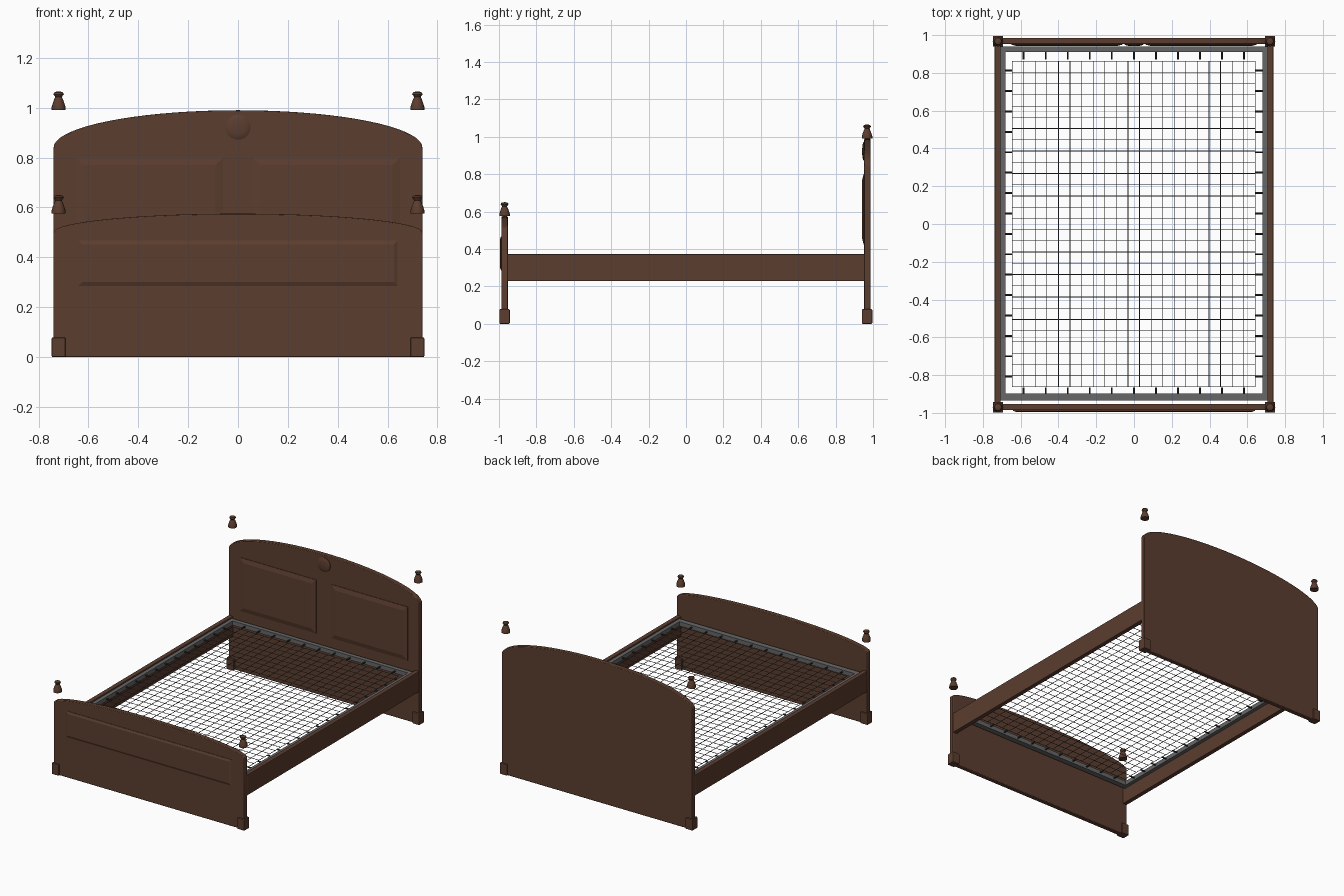
import bpy, bmesh, math
from mathutils import Vector, Matrix

if "Cube" in bpy.data.objects:
    bpy.data.objects.remove(bpy.data.objects["Cube"])


def material(name, rgb):
    m = bpy.data.materials.new(name)
    m.diffuse_color = (*rgb, 1)
    m.use_nodes = True
    m.node_tree.nodes["Principled BSDF"].inputs["Base Color"].default_value = m.diffuse_color
    return m


WOOD = material("brown wood", (0.105, 0.047, 0.028))
STEEL = material("grey steel", (0.135, 0.135, 0.138))
WIRE = material("dark wire", (0.075, 0.075, 0.08))
SPRING = material("black spring", (0.03, 0.03, 0.032))


def finish(bm, name, mat, bevel=0, smooth=False):
    bmesh.ops.recalc_face_normals(bm, faces=bm.faces)
    me = bpy.data.meshes.new(name)
    bm.to_mesh(me)
    bm.free()
    me.materials.append(mat)
    ob = bpy.data.objects.new(name, me)
    bpy.context.collection.objects.link(ob)
    if bevel:
        b = ob.modifiers.new("bevel", 'BEVEL')
        b.width, b.segments, b.limit_method = bevel, 2, 'ANGLE'
    if smooth:
        bpy.context.view_layer.objects.active = ob
        ob.select_set(True)
        bpy.ops.object.shade_smooth_by_angle(angle=math.radians(35))
        ob.select_set(False)
    return ob


def add_box(bm, lo, hi):
    lo, hi = Vector(lo), Vector(hi)
    mat = Matrix.Translation((lo + hi) / 2) @ Matrix.Diagonal((*(hi - lo), 1))
    bmesh.ops.create_cube(bm, size=1, matrix=mat)


def box(name, lo, hi, mat, bevel=0):
    bm = bmesh.new()
    add_box(bm, lo, hi)
    return finish(bm, name, mat, bevel)


def add_rod(bm, a, b, r, seg=6):
    a, b = Vector(a), Vector(b)
    rot = (b - a).to_track_quat('Z', 'Y').to_matrix().to_4x4()
    bmesh.ops.create_cone(bm, cap_ends=True, segments=seg, radius1=r, radius2=r,
                          depth=(b - a).length, matrix=Matrix.Translation((a + b) / 2) @ rot)


def arched_board(name, y0, y1, side_z, rise, half=0.74, n=36):
    """Board with an elliptical top edge."""
    bm = bmesh.new()
    pts = [(-half, 0), (half, 0)]
    for i in range(n + 1):
        a = math.pi * i / n
        pts.append((half * math.cos(a), side_z + rise * math.sin(a)))
    face = bm.faces.new([bm.verts.new((x, y0, z)) for x, z in pts])
    ext = bmesh.ops.extrude_face_region(bm, geom=[face])
    bmesh.ops.translate(bm, vec=(0, y1 - y0, 0),
                        verts=[v for v in ext["geom"] if isinstance(v, bmesh.types.BMVert)])
    return finish(bm, name, WOOD, 0.004, True)


def raised_panel(name, x0, x1, z0, z1, y, depth, inset):
    """Panel with sloping borders that stands forward of a board."""
    bm = bmesh.new()
    rings = []
    for d, yy in ((0, y + 0.004), (0, y - depth * 0.3), (inset, y - depth)):
        rings.append([bm.verts.new(p) for p in ((x0 + d, yy, z0 + d), (x1 - d, yy, z0 + d),
                                                (x1 - d, yy, z1 - d), (x0 + d, yy, z1 - d))])
    for r, s in zip(rings, rings[1:]):
        for i in range(4):
            j = (i + 1) % 4
            bm.faces.new((r[i], r[j], s[j], s[i]))
    bm.faces.new(rings[0])
    bm.faces.new(rings[-1])
    return finish(bm, name, WOOD)


def lathe(name, profile, matrix, seg):
    bm = bmesh.new()
    vs = [bm.verts.new((r, 0, z)) for r, z in profile]
    es = [bm.edges.new(p) for p in zip(vs, vs[1:])]
    bmesh.ops.spin(bm, geom=vs + es, cent=(0, 0, 0), axis=(0, 0, 1), angle=math.tau, steps=seg)
    bmesh.ops.remove_doubles(bm, verts=bm.verts, dist=1e-5)
    bm.transform(matrix)
    return finish(bm, name, WOOD, 0, True)


# Boards and their panels
arched_board("headboard", 0.953, 0.986, 0.84, 0.15)
arched_board("footboard", -0.986, -0.953, 0.50, 0.075)
raised_panel("headboard_panel_left", -0.65, -0.06, 0.425, 0.80, 0.953, 0.011, 0.03)
raised_panel("headboard_panel_right", 0.06, 0.65, 0.425, 0.80, 0.953, 0.011, 0.03)
raised_panel("footboard_panel", -0.64, 0.64, 0.285, 0.467, -0.986, 0.009, 0.015)

# Round medallion on the headboard
dome = [(0, -0.004), (0.05, -0.004), (0.05, 0.003), (0.043, 0.007), (0.028, 0.010), (0, 0.012)]
lathe("medallion", dome, Matrix.Translation((0, 0.953, 0.922)) @ Matrix.Rotation(math.pi / 2, 4, 'X'), 32)

# Feet and floating finials at the four corners
knob = [(0, 0), (0.028, 0), (0.028, 0.013), (0.024, 0.026), (0.017, 0.045), (0.013, 0.053),
        (0.021, 0.064), (0.018, 0.071), (0.009, 0.0745), (0, 0.075)]
for sx, side in ((-1, "left"), (1, "right")):
    for y, z, end in ((0.968, 0.99, "head"), (-0.97, 0.575, "foot")):
        box(f"{end}_foot_{side}", (sx * 0.72 - 0.0275, y - 0.028, 0),
            (sx * 0.72 + 0.0275, y + 0.028, 0.078), WOOD, 0.004)
        lathe(f"{end}_finial_{side}", knob, Matrix.Translation((sx * 0.72, y, z)), 16)
    # Side rails
    xs = sorted((sx * 0.706, sx * 0.738))
    box(f"side_rail_{side}", (xs[0], -0.955, 0.228), (xs[1], 0.955, 0.372), WOOD, 0.004)

# Steel frame that carries the mesh
bm = bmesh.new()
for s in (-1, 1):
    a, b = sorted((s * 0.68, s * 0.707))
    add_box(bm, (a, -0.935, 0.332), (b, 0.94, 0.362))
for a, b in ((0.91, 0.94), (-0.935, -0.897)):
    add_box(bm, (-0.68, a, 0.332), (0.68, b, 0.362))
finish(bm, "steel_frame", STEEL)

# Wire mesh
Z = 0.348
bm = bmesh.new()
for i in range(22):
    x = -0.645 + 1.287 * i / 21
    add_rod(bm, (x, -0.862, Z), (x, 0.862, Z), 0.002)
for i in range(30):
    y = -0.862 + 1.724 * i / 29
    add_rod(bm, (-0.645, y, Z), (0.642, y, Z), 0.002)
finish(bm, "wire_mesh", WIRE)

# Tension springs between frame and mesh
bm = bmesh.new()
for i in range(11):
    x = -0.584 + 0.1166 * i
    add_rod(bm, (x, 0.872, Z), (x, 0.912, Z), 0.005, 8)
    add_rod(bm, (x, -0.865, Z), (x, -0.9, Z), 0.005, 8)
for i in range(16):
    y = -0.808 + 0.108 * i
    for s in (-1, 1):
        add_rod(bm, (s * 0.643, y, Z), (s * 0.683, y, Z), 0.005, 8)
finish(bm, "tension_springs", SPRING)
